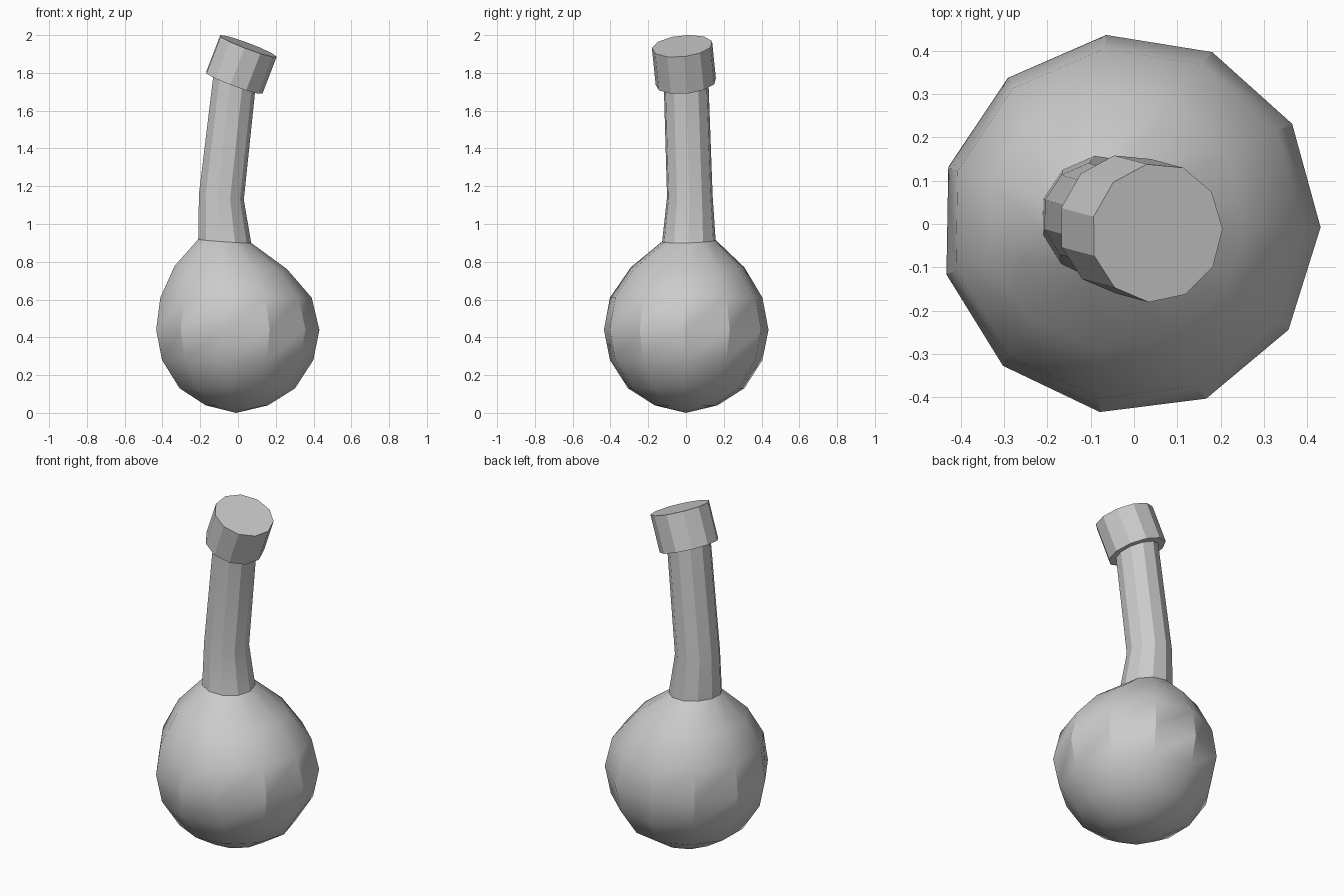
import bpy, bmesh, math
from mathutils import Vector

if "Cube" in bpy.data.objects:
    bpy.data.objects.remove(bpy.data.objects["Cube"])

SIDES = 11


def ring(bm, centre, radius, normal=(0, 0, 1), phase=-1.0):
    rot = Vector((0, 0, 1)).rotation_difference(Vector(normal))
    verts = []
    for i in range(SIDES):
        a = math.radians(phase) + 2 * math.pi * i / SIDES
        p = rot @ Vector((radius * math.cos(a), radius * math.sin(a), 0))
        verts.append(bm.verts.new(Vector(centre) + p))
    return verts


def loft(name, rings, pole=None):
    bm = bmesh.new()
    loops = [ring(bm, *r) for r in rings]
    for a, b in zip(loops, loops[1:]):
        for i in range(SIDES):
            j = (i + 1) % SIDES
            bm.faces.new((a[i], a[j], b[j], b[i]))
    if pole:
        p = bm.verts.new(pole)
        for i in range(SIDES):
            bm.faces.new((p, loops[0][(i + 1) % SIDES], loops[0][i]))
    else:
        bm.faces.new(loops[0][::-1])
    bm.faces.new(loops[-1])
    bmesh.ops.recalc_face_normals(bm, faces=bm.faces)
    mesh = bpy.data.meshes.new(name)
    bm.to_mesh(mesh)
    bm.free()
    obj = bpy.data.objects.new(name, mesh)
    bpy.context.collection.objects.link(obj)
    bpy.ops.object.select_all(action='DESELECT')
    obj.select_set(True)
    bpy.context.view_layer.objects.active = obj
    bpy.ops.object.shade_smooth_by_angle(angle=math.radians(30))
    return obj


tilt = (0.35, -0.10, 0.93)

# round bulb flowing into the bent neck
loft("flask_body", [
    ((-0.009, 0, 0.04), 0.168),
    ((-0.009, 0, 0.13), 0.311),
    ((-0.009, 0, 0.28), 0.408),
    ((-0.009, 0, 0.44), 0.440),
    ((-0.018, 0, 0.61), 0.408),
    ((-0.043, 0.008, 0.77), 0.303, (0.03, 0, 1)),
    ((-0.073, 0.015, 0.91), 0.143, (0.07, -0.03, 1)),
    ((-0.090, 0.020, 1.145), 0.122, (0.13, -0.03, 1)),
    ((-0.020, 0.000, 1.76), 0.120, tilt),
], pole=(-0.009, 0, 0))

# tilted cap
loft("cap", [
    ((-0.022, 0.0, 1.747), 0.162, tilt, 2.0),
    ((0.053, -0.02, 1.942), 0.162, tilt, 2.0),
])
